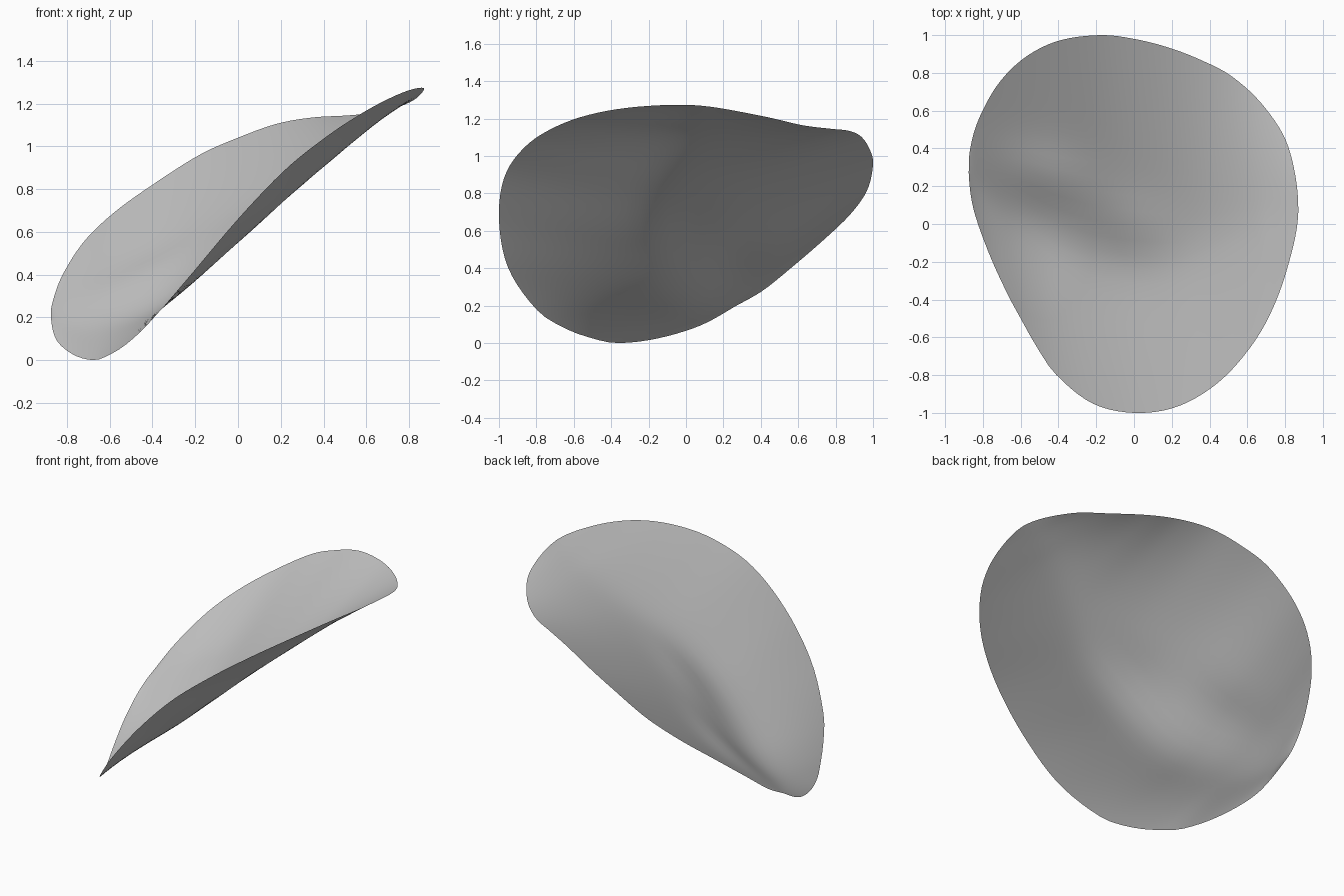
import bpy, bmesh, math
from mathutils import Vector

cube = bpy.data.objects.get("Cube")
if cube:
    bpy.data.objects.remove(cube, do_unlink=True)

# Rim of the curled sheet, counter-clockwise from the low left tip
RIM = [(-.875, .27, .2), (-.85, .08, .095), (-.77, -.15, .025), (-.675, -.36, 0), (-.6, -.5, .025),
       (-.515, -.65, .08), (-.41, -.8, .18), (-.22, -.95, .4), (0, -1, .66), (.22, -.97, .89),
       (.42, -.86, 1.05), (.58, -.7, 1.155), (.71, -.5, 1.225), (.81, -.24, 1.265), (.87, .07, 1.27),
       (.82, .4, 1.215), (.69, .62, 1.165), (.52, .78, 1.145), (.35, .87, 1.135),
       (.18, .935, 1.105), (0, .98, 1.04), (-.18, 1, .96), (-.4, .97, .82), (-.58, .88, .69),
       (-.72, .74, .555), (-.82, .56, .4), (-.865, .41, .28)]
RIGHT_TIP = 14
# Bottom of the fold from tip to tip, with one guide point beyond each end
FOLD = [(-1, .4, .3), (-.875, .27, .2), (-.7, .09, .145), (-.5, -.01, .175), (-.3, -.1, .265),
        (0, -.19, .51), (.3, -.12, .78), (.6, .02, 1.05), (.75, .05, 1.175), (.87, .07, 1.27),
        (1, .1, 1.37)]
RIM = [Vector(p) for p in RIM]
FOLD = [Vector(p) for p in FOLD]
STEPS = 12


def spline(pts, i, t):
    """Smooth curve through the points, wrapping round at the end."""
    a, b, c, d = (pts[(i + k) % len(pts)] for k in (-1, 0, 1, 2))
    return b + .5 * t * (c - a + t * (2 * a - 5 * b + 4 * c - d + t * (3 * (b - c) + d - a)))


def chain(pts, start, end):
    curve = [spline(pts, i, k / STEPS) for i in range(start, end) for k in range(STEPS)]
    return curve + [pts[end % len(pts)]]


def at_x(pts, x):
    """Point on a chain ordered by rising x."""
    for p, q in zip(pts, pts[1:]):
        if p.x <= x <= q.x:
            return p.lerp(q, (x - p.x) / max(q.x - p.x, 1e-6))
    return pts[0] if x < pts[0].x else pts[-1]


def swell(x, y, cx, cy, height):
    """Soft bump beside the fold, stretched along x."""
    return height * math.exp(-((x - cx) / .25) ** 2 - ((y - cy + .2 * (x - cx)) / .15) ** 2)


def folded(f, v, b, y):
    """Height of two slopes that meet softly at the fold."""
    front_slope = (v.z - f.z) / max(v.y - f.y, 1e-4)
    back_slope = (b.z - v.z) / max(b.y - v.y, 1e-4)
    bend = (back_slope - front_slope) / 2
    soft = .14 * min(1, (b.y - f.y) / 1.2)

    def rise(d):
        return bend * math.sqrt(d * d + soft * soft)

    # Straight part plus bend, shifted so both ends stay on the rim
    s = (y - f.y) / (b.y - f.y)
    straight = f.z + (b.z - f.z) * s
    return straight + rise(y - v.y) - rise(f.y - v.y) * (1 - s) - rise(b.y - v.y) * s


front = chain(RIM, 0, RIGHT_TIP)
back = chain(RIM, RIGHT_TIP, len(RIM))[::-1]
fold = chain(FOLD, 1, len(FOLD) - 2)

# Cross strips from front rim to back rim
bm = bmesh.new()
COLS, ROWS = 64, 40
strips = []
for i in range(1, COLS):
    x = -.0025 - .8725 * math.cos(math.pi * i / COLS)
    f, v, b = at_x(front, x), at_x(fold, x), at_x(back, x)
    strip = []
    for j in range(ROWS + 1):
        t = .5 - .5 * math.cos(math.pi * j / ROWS)
        y = f.y + (b.y - f.y) * t
        edge_fade = min(1, 6 * t * (1 - t))
        bumps = swell(x, y, -.03, 0, .02) + swell(x, y, -.45, .25, .03)
        strip.append(bm.verts.new((x, y, folded(f, v, b, y) + bumps * edge_fade)))
    strips.append(strip)
for s, r in zip(strips, strips[1:]):
    for j in range(ROWS):
        bm.faces.new((s[j], r[j], r[j + 1], s[j + 1]))

# Close the two tips
left, right = bm.verts.new(RIM[0]), bm.verts.new(RIM[RIGHT_TIP])
for j in range(ROWS):
    bm.faces.new((left, strips[0][j], strips[0][j + 1]))
    bm.faces.new((right, strips[-1][j + 1], strips[-1][j]))

mesh = bpy.data.meshes.new("curled_sheet")
bm.to_mesh(mesh)
bm.free()
sheet = bpy.data.objects.new("curled_sheet", mesh)
bpy.context.collection.objects.link(sheet)
mesh.shade_smooth()

mat = bpy.data.materials.new("mid_grey")
mat.use_nodes = True
grey = (.56, .56, .56, 1)
mat.diffuse_color = grey
mat.node_tree.nodes["Principled BSDF"].inputs["Base Color"].default_value = grey
mesh.materials.append(mat)
